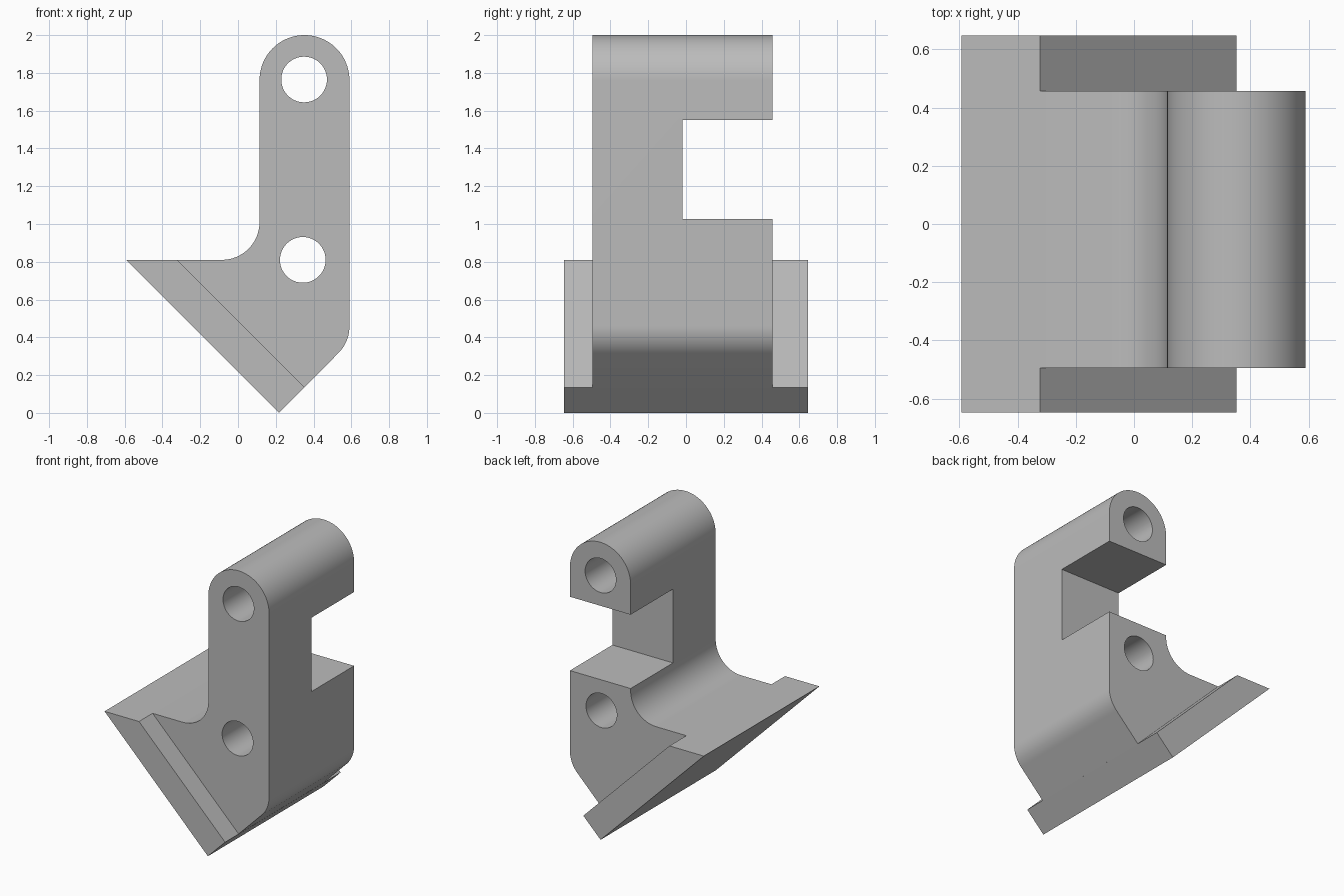
import bpy
import bmesh
from math import cos, sin, radians

old = bpy.data.objects.get("Cube")
if old:
    bpy.data.objects.remove(old, do_unlink=True)

grey = bpy.data.materials.new("plain grey")
grey.use_nodes = True
grey.diffuse_color = (0.5, 0.5, 0.5, 1)
grey.node_tree.nodes["Principled BSDF"].inputs["Base Color"].default_value = grey.diffuse_color


def arc(x, z, r, start, end, steps=16):
    """Points on an arc in the xz plane, angles in degrees."""
    angles = [radians(start + (end - start) * i / steps) for i in range(steps + 1)]
    return [(x + r * cos(a), z + r * sin(a)) for a in angles]


def extrude(name, profile, y0, y1):
    """Solid made by sweeping an xz profile along y."""
    bm = bmesh.new()
    face = bm.faces.new([bm.verts.new((x, y0, z)) for x, z in profile])
    swept = bmesh.ops.extrude_face_region(bm, geom=[face])["geom"]
    verts = [v for v in swept if isinstance(v, bmesh.types.BMVert)]
    bmesh.ops.translate(bm, verts=verts, vec=(0, y1 - y0, 0))
    bmesh.ops.recalc_face_normals(bm, faces=bm.faces)
    mesh = bpy.data.meshes.new(name)
    bm.to_mesh(mesh)
    bm.free()
    mesh.materials.append(grey)
    obj = bpy.data.objects.new(name, mesh)
    bpy.context.collection.objects.link(obj)
    return obj


def combine(target, tool, operation):
    """Apply a boolean and discard the tool."""
    tool.hide_render = True
    bpy.context.view_layer.objects.active = target
    mod = target.modifiers.new(operation.lower(), 'BOOLEAN')
    mod.operation, mod.solver, mod.object = operation, 'EXACT', tool
    bpy.ops.object.modifier_apply(modifier=mod.name)
    bpy.data.objects.remove(tool, do_unlink=True)


FRONT, BACK, END = -0.495, 0.457, 0.647

# Upright arm with rounded head, filleted foot and sloping base
outline = [(-0.593, 0.81), (0.217, 0)]
outline += arc(0.39, 0.458, 0.2, -45, 0)
outline += arc(0.352, 1.762, 0.238, 0, 180, 48)
outline += arc(-0.086, 1.01, 0.2, 0, -90)
bracket = extrude("bracket", outline, FRONT, BACK)

# Sloping base plate, longer than the arm at both ends
plate = [(-0.593, 0.81), (0.217, 0), (0.352, 0.135), (-0.323, 0.81)]
combine(bracket, extrude("base_plate", plate, -END, END), 'UNION')

# Rectangular notch in the rear of the arm
notch = [(-0.2, 1.027), (0.9, 1.027), (0.9, 1.55), (-0.2, 1.55)]
combine(bracket, extrude("notch_cutter", notch, -0.018, 0.8), 'DIFFERENCE')

# Two pin holes running front to back
for x, z in [(0.35, 1.765), (0.343, 0.81)]:
    circle = arc(x, z, 0.121, 0, 360, 48)[:-1]
    combine(bracket, extrude("hole_cutter", circle, -1, 1), 'DIFFERENCE')

bpy.ops.object.select_all(action='DESELECT')
bracket.select_set(True)
bpy.context.view_layer.objects.active = bracket
bpy.ops.object.shade_smooth_by_angle(angle=radians(30))
